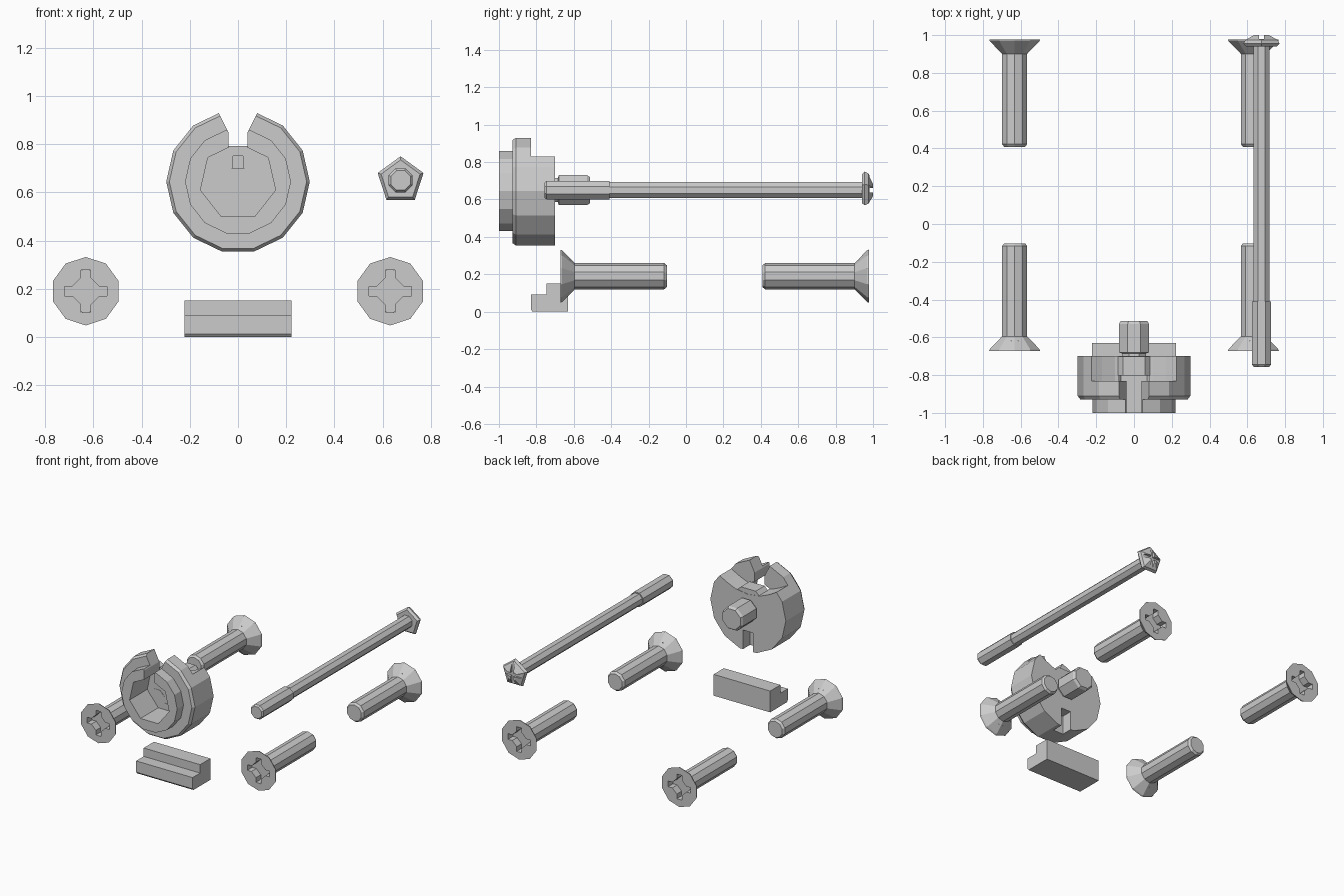
import bpy, bmesh, math

if "Cube" in bpy.data.objects:
    bpy.data.objects.remove(bpy.data.objects["Cube"])


def add_mesh(name, bm):
    bmesh.ops.recalc_face_normals(bm, faces=bm.faces)
    mesh = bpy.data.meshes.new(name)
    bm.to_mesh(mesh)
    bm.free()
    ob = bpy.data.objects.new(name, mesh)
    bpy.context.collection.objects.link(ob)
    return ob


def turned(name, profile, sides, cx, cz, phase=90):
    """Solid turned about a y-direction axis; profile is (radius, y)."""
    bm = bmesh.new()
    rings = []
    for r, y in profile:
        angles = [math.radians(phase) + 2 * math.pi * i / sides for i in range(sides)]
        rings.append([bm.verts.new((cx + r * math.cos(a), y, cz + r * math.sin(a)))
                      for a in angles])
    for a, b in zip(rings, rings[1:]):
        for i in range(sides):
            j = (i + 1) % sides
            bm.faces.new((a[i], a[j], b[j], b[i]))
    bm.faces.new(rings[0])
    bm.faces.new(rings[-1])
    return add_mesh(name, bm)


def prism(name, points, y0, y1):
    """Extrude an x-z outline along y."""
    bm = bmesh.new()
    a = [bm.verts.new((x, y0, z)) for x, z in points]
    b = [bm.verts.new((x, y1, z)) for x, z in points]
    n = len(points)
    for i in range(n):
        j = (i + 1) % n
        bm.faces.new((a[i], a[j], b[j], b[i]))
    bm.faces.new(a)
    bm.faces.new(b)
    return add_mesh(name, bm)


def rect(x0, x1, z0, z1):
    return [(x0, z0), (x1, z0), (x1, z1), (x0, z1)]


def cut(ob, *cutters):
    for c in cutters:
        c.hide_render = True
        m = ob.modifiers.new("cut", 'BOOLEAN')
        m.operation, m.solver, m.object = 'DIFFERENCE', 'EXACT', c
        bpy.context.view_layer.objects.active = ob
        bpy.ops.object.modifier_apply(modifier=m.name)
        bpy.data.objects.remove(c)


def cross(cx, cz, reach, w=0.02, inner=0.055):
    quarter = [(reach, -w), (reach, w), (inner, w), (w, inner)]
    pts = []
    for k in range(4):
        c, s = [(1, 0), (0, 1), (-1, 0), (0, -1)][k]
        pts += [(cx + c * x - s * z, cz + s * x + c * z) for x, z in quarter]
    return pts


# Four countersunk screws, front pair facing front, back pair facing back
for side, sx in (("left", -0.632), ("right", 0.632)):
    for end, y, d in (("front", -0.672, 1), ("back", 0.978, -1)):
        prof = [(0.142, y), (0.138, y + d * 0.01), (0.07, y + d * 0.077),
                (0.07, y + d * 0.555), (0.058, y + d * 0.57)]
        screw = turned(f"{end}_{side}_screw", prof, 10, sx, 0.19)
        cut(screw, prism("recess", cross(sx, 0.19, 0.088), y - d * 0.02, y + d * 0.055))

# Long thin bolt with thicker threaded tip
bolt_x, bolt_z = 0.675, 0.65
turned("long_bolt_shaft", [(0.044, -0.757), (0.054, -0.745), (0.054, -0.41),
                           (0.046, -0.41), (0.046, 0.95)], 8, bolt_x, bolt_z, 22.5)
head = turned("long_bolt_head", [(0.085, 0.94), (0.1, 0.955), (0.09, 0.975), (0.04, 1.0)],
              5, bolt_x, bolt_z)
cut(head, prism("slot_h", rect(0.5, 0.85, bolt_z - 0.012, bolt_z + 0.012), 0.98, 1.05),
    prism("slot_v", rect(bolt_x - 0.012, bolt_x + 0.012, 0.5, 0.8), 0.98, 1.05))

# Round knob: flange with smaller front collar
cz = 0.645
knob = turned("knob", [(0.22, -1.0), (0.22, -0.928), (0.285, -0.928), (0.298, -0.91),
                       (0.298, -0.70)], 14, 0, cz, 90 + 180 / 14)
bore = turned("bore", [(0.16, -1.05), (0.16, -0.80)], 7, 0, cz)
slot = prism("slot", [(-0.04, 0.7), (0.04, 0.7), (0.04, 0.85), (0.1, 0.97),
                      (-0.1, 0.97), (-0.04, 0.85)], -1.05, -0.79)
pocket = prism("pocket", [(0, 0.755), (0.1, 0.77), (0.17, 0.80), (0.26, 0.85), (0.26, 1.0),
                          (-0.26, 1.0), (-0.26, 0.85), (-0.17, 0.80), (-0.1, 0.77)],
               -0.83, -0.65)
keyway = prism("keyway", rect(-0.04, 0.04, 0.3, 0.49), -0.78, -0.65)
cut(knob, bore, slot, pocket, keyway)

# Screw seated in the knob, its head deep in the bore and shank out the back
knob_screw = turned("knob_screw", [(0.155, -0.802), (0.155, -0.702), (0.07, -0.702),
                                   (0.07, -0.685), (0.087, -0.68), (0.087, -0.53),
                                   (0.075, -0.513)], 8, 0, 0.65, 22.5)
cut(knob_screw, prism("recess", cross(0, 0.65, 0.102), -0.85, -0.745))

# Stepped block with low step at the front
bm = bmesh.new()
step = [(-0.83, 0.012), (-0.82, 0), (-0.63, 0), (-0.63, 0.152), (-0.745, 0.152),
        (-0.745, 0.092), (-0.83, 0.092)]
face = bm.faces.new([bm.verts.new((-0.223, y, z)) for y, z in step])
ext = bmesh.ops.extrude_face_region(bm, geom=[face], use_keep_orig=True)
for v in ext["geom"]:
    if isinstance(v, bmesh.types.BMVert):
        v.co.x = 0.223
add_mesh("stepped_block", bm)
